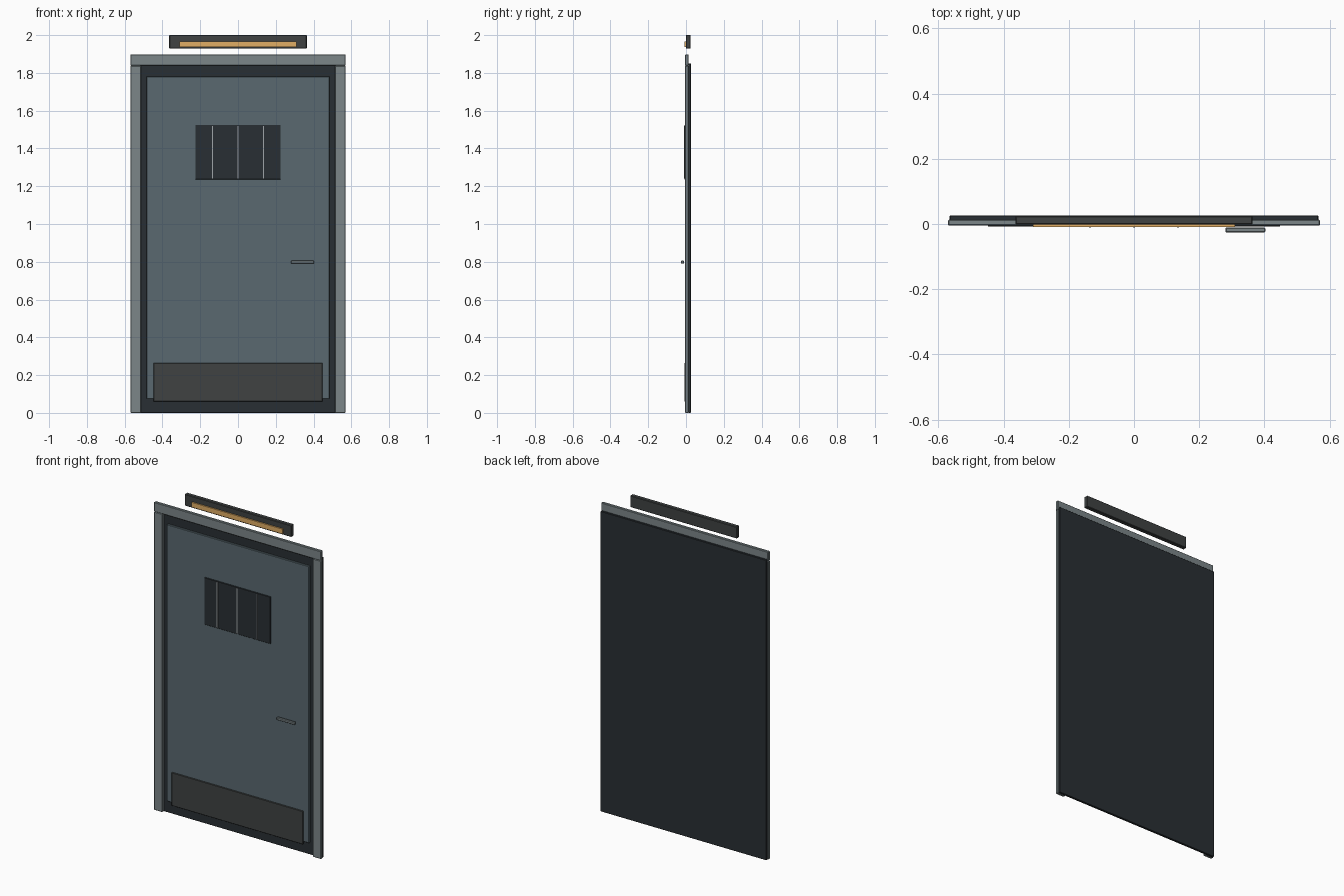
import bpy

if "Cube" in bpy.data.objects:
    bpy.data.objects.remove(bpy.data.objects["Cube"])


def material(name, rgb):
    m = bpy.data.materials.new(name)
    m.diffuse_color = (*rgb, 1)
    m.use_nodes = True
    m.node_tree.nodes["Principled BSDF"].inputs["Base Color"].default_value = m.diffuse_color
    return m


DARK = material("dark_steel", (0.022, 0.028, 0.033))
BLUE = material("door_paint", (0.10, 0.14, 0.16))
FRAME = material("frame_paint", (0.20, 0.24, 0.25))
PLATE = material("plate_metal", (0.05, 0.055, 0.055))
AMBER = material("amber_light", (0.75, 0.42, 0.13))
STEEL = material("bar_steel", (0.35, 0.38, 0.40))


def box(name, x, y, z, mat, bevel=0.0):
    """Box from (min, max) ranges on each axis, with an optional edge chamfer."""
    bpy.ops.mesh.primitive_cube_add(
        size=1, location=[(a + b) / 2 for a, b in (x, y, z)])
    ob = bpy.context.object
    ob.name = name
    ob.scale = [b - a for a, b in (x, y, z)]
    bpy.ops.object.transform_apply(location=False, rotation=False, scale=True)
    ob.data.materials.append(mat)
    if bevel:
        mod = ob.modifiers.new("edge_bevel", 'BEVEL')
        mod.width = bevel
        mod.segments = 1
    return ob


# Backing and door leaf
box("back_panel", (-0.565, 0.565), (0.012, 0.026), (0, 1.85), DARK, 0.002)
box("door_leaf", (-0.485, 0.485), (-0.001, 0.013), (0.075, 1.78), BLUE, 0.002)

# Frame
for side, s in (("left", -1), ("right", 1)):
    box(side + "_jamb", sorted((s * 0.513, s * 0.57)), (-0.005, 0.014),
        (0, 1.838), FRAME, 0.003)
box("header", (-0.57, 0.57), (-0.005, 0.014), (1.838, 1.897), FRAME, 0.003)

# Barred window
box("window", (-0.226, 0.226), (-0.007, 0.001), (1.235, 1.525), DARK, 0.002)
for i in (-1, 0, 1):
    box("window_bar", (i * 0.135 - 0.003, i * 0.135 + 0.003), (-0.010, -0.006),
        (1.24, 1.52), STEEL)

# Kick plate and handle
box("kick_plate", (-0.448, 0.448), (-0.008, 0.001), (0.06, 0.264), PLATE, 0.002)
box("handle", (0.28, 0.403), (-0.026, -0.011), (0.79, 0.806), FRAME, 0.003)

# Lamp above the door
box("lamp_housing", (-0.364, 0.364), (-0.001, 0.025), (1.928, 2.0), PLATE, 0.003)
box("lamp_strip", (-0.31, 0.31), (-0.009, 0.001), (1.936, 1.966), AMBER)
